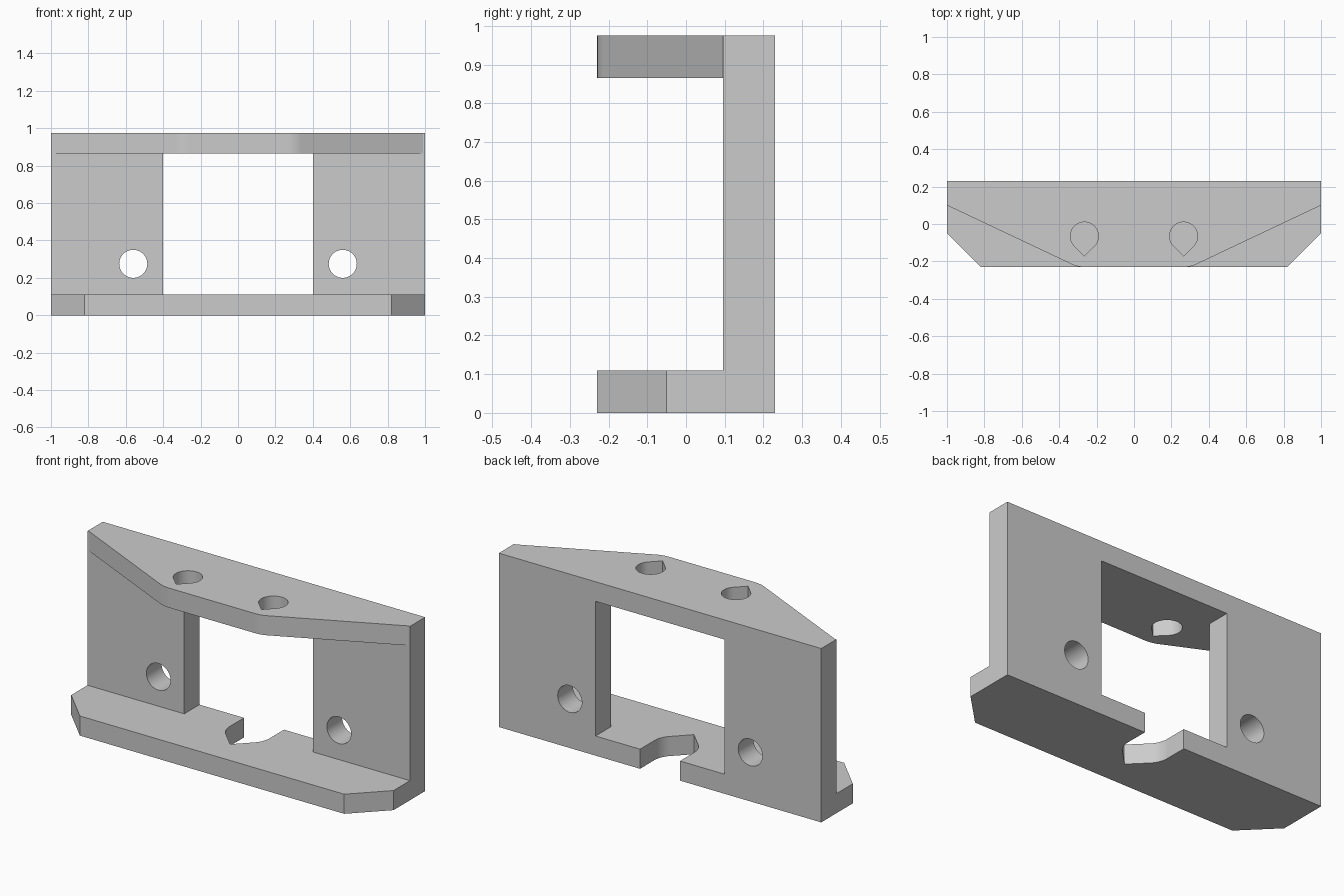
import bpy, bmesh
from math import sin, cos, pi, atan2, asin, hypot

cube = bpy.data.objects.get("Cube")
if cube:
    bpy.data.objects.remove(cube)

HEIGHT, THICK = 0.975, 0.11          # overall height, plate thickness
FRONT, BACK, WALL = -0.23, 0.23, 0.095
OVER = 0.05                          # how far cutters overshoot

grey = bpy.data.materials.new("light grey")
grey.use_nodes = True
grey.diffuse_color = (0.6, 0.6, 0.6, 1)
grey.node_tree.nodes["Principled BSDF"].inputs["Base Color"].default_value = (0.6, 0.6, 0.6, 1)


def prism(name, outline, low, high, along="z"):
    """Extrude a 2D outline: (x, y) along z, or (x, z) along y."""
    bm = bmesh.new()
    place = (lambda a, b: (a, b, low)) if along == "z" else (lambda a, b: (a, low, b))
    face = bm.faces.new([bm.verts.new(place(a, b)) for a, b in outline])
    depth = high - low
    step = (0, 0, depth) if along == "z" else (0, depth, 0)
    grown = bmesh.ops.extrude_face_region(bm, geom=[face], use_keep_orig=True)
    moved = [v for v in grown["geom"] if isinstance(v, bmesh.types.BMVert)]
    bmesh.ops.translate(bm, verts=moved, vec=step)
    bmesh.ops.recalc_face_normals(bm, faces=bm.faces[:])
    mesh = bpy.data.meshes.new(name)
    bm.to_mesh(mesh)
    bm.free()
    mesh.materials.append(grey)
    obj = bpy.data.objects.new(name, mesh)
    bpy.context.collection.objects.link(obj)
    return obj


def combine(target, tool, operation):
    """Apply a boolean to the target and discard the tool."""
    mod = target.modifiers.new(operation, "BOOLEAN")
    mod.operation, mod.solver, mod.object = operation, "EXACT", tool
    tool.hide_render = True
    graph = bpy.context.evaluated_depsgraph_get()
    result = bpy.data.meshes.new_from_object(target.evaluated_get(graph))
    target.modifiers.clear()
    target.data = result
    bpy.data.objects.remove(tool)


def arc(cx, cy, r, start, end, steps):
    angles = [start + (end - start) * i / steps for i in range(steps + 1)]
    return [(cx + r * cos(a), cy + r * sin(a)) for a in angles]


def rectangle(x, low, high):
    return [(-x, low), (x, low), (x, high), (-x, high)]


def teardrop(cx, cy, r):
    """Circle with a right-angled tip towards the front."""
    return arc(cx, cy, r, -pi / 4, pi * 5 / 4, 36) + [(cx, cy - r * 2 ** 0.5)]


# Upright wall with a window and two round bolt holes
bracket = prism("bracket", rectangle(1, 0, HEIGHT), WALL, BACK, "y")
window = prism("window_cutter", rectangle(0.4, THICK, HEIGHT - THICK),
               WALL - OVER, BACK + OVER, "y")
combine(bracket, window, "DIFFERENCE")
for side in (-1, 1):
    circle = arc(side * 0.56, 0.275, 0.075, 0, 2 * pi, 48)[:-1]
    combine(bracket, prism("bolt_cutter", circle, WALL - OVER, BACK + OVER, "y"), "DIFFERENCE")

# Top plate: sloping sides tangent to rounded front corners around the holes
hole_x, hole_y, round_r, corner_y = 0.265, -0.065, 0.165, 0.1
dx, dy = 1 - hole_x, corner_y - hole_y
slope = atan2(dy, dx) + asin(round_r / hypot(dx, dy))
corner = arc(hole_x, hole_y, round_r, -pi / 2, -pi / 2 + slope, 6)
half = corner + [(1, corner_y), (1, BACK)]
outline = half + [(-x, y) for x, y in reversed(half)]
top = prism("top_plate", outline, HEIGHT - THICK, HEIGHT)
for side in (-1, 1):
    drop = teardrop(side * hole_x, hole_y, 0.075)
    combine(top, prism("hole_cutter", drop, HEIGHT - THICK - OVER, HEIGHT + OVER), "DIFFERENCE")

# Bottom plate: chamfered front corners and an open slot at the back
half = [(0.82, FRONT), (1, -0.05), (1, BACK)]
bottom = prism("bottom_plate", half + [(-x, y) for x, y in reversed(half)], 0, THICK)
slot_r, slot_y = 0.124, 0.105
right = arc(0, slot_y, slot_r, -pi / 4, 0, 10) + [(slot_r, BACK + OVER)]
slot = [(0, slot_y - slot_r * 2 ** 0.5)] + right + [(-x, y) for x, y in reversed(right)]

# Fuse into a single piece, then open the slot through plate and wall base
combine(bracket, top, "UNION")
combine(bracket, bottom, "UNION")
combine(bracket, prism("slot_cutter", slot, -OVER, THICK + OVER), "DIFFERENCE")

# Smooth the round walls, keep flat faces flat
bpy.ops.object.select_all(action="DESELECT")
bracket.select_set(True)
bpy.context.view_layer.objects.active = bracket
bpy.ops.object.shade_smooth_by_angle(angle=pi / 9)
weighted = bracket.modifiers.new("flat faces", "WEIGHTED_NORMAL")
weighted.keep_sharp = True
